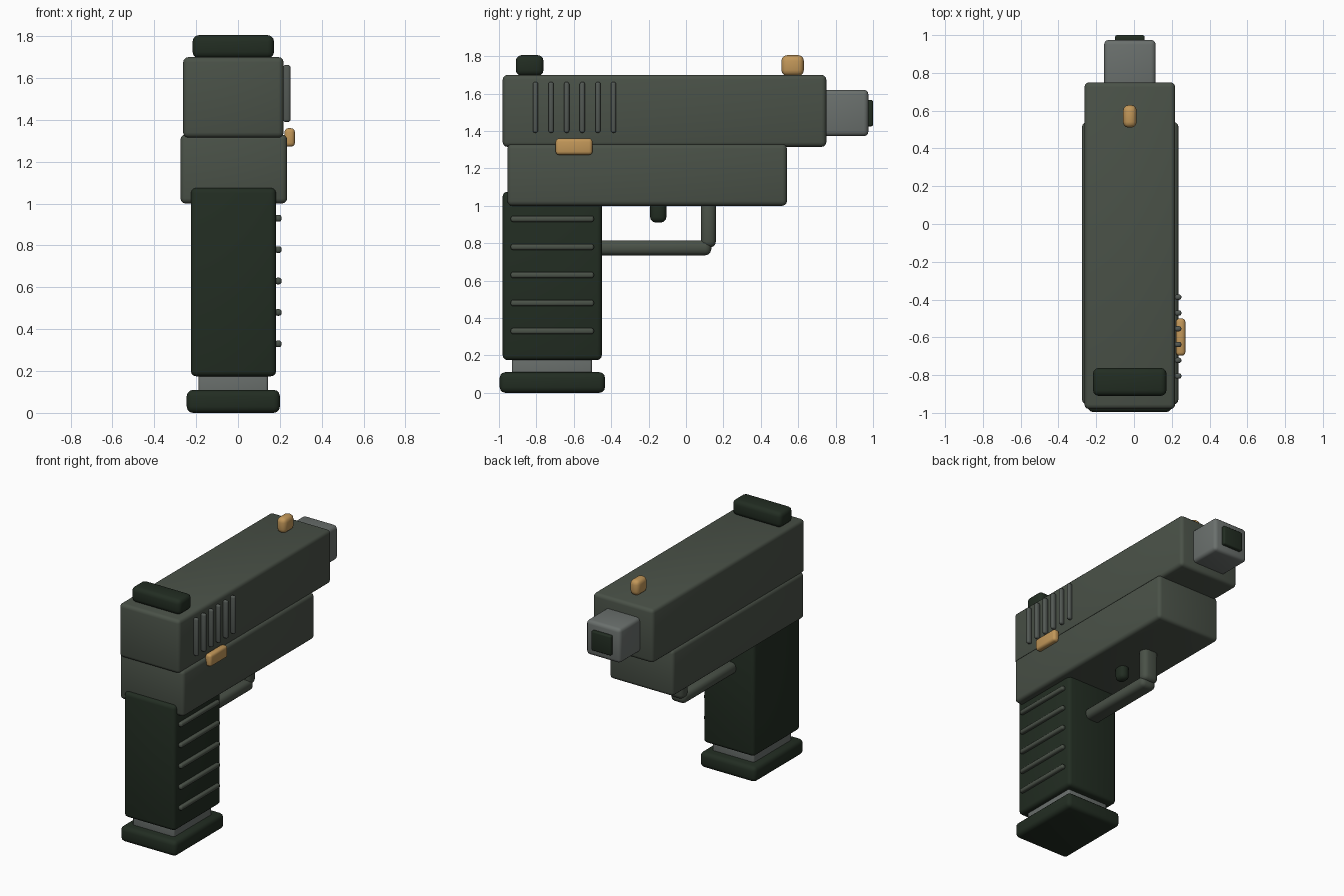
import bpy

if "Cube" in bpy.data.objects:
    bpy.data.objects.remove(bpy.data.objects["Cube"])


def material(name, rgb):
    m = bpy.data.materials.new(name)
    m.diffuse_color = (*rgb, 1)
    m.use_nodes = True
    m.node_tree.nodes["Principled BSDF"].inputs["Base Color"].default_value = m.diffuse_color
    return m


OLIVE = material("olive grey", (0.068, 0.083, 0.064))
DARK = material("dark green", (0.016, 0.026, 0.016))
STEEL = material("steel grey", (0.145, 0.162, 0.153))
RIB = material("rib grey", (0.085, 0.098, 0.088))
BRASS = material("brass", (0.54, 0.31, 0.10))


def block(name, x, y, z, mat, bevel, segments=3):
    """Rounded box from (min, max) ranges on each axis."""
    bpy.ops.mesh.primitive_cube_add(size=1)
    ob = bpy.context.object
    ob.name = name
    ob.location = [(a + b) / 2 for a, b in (x, y, z)]
    ob.scale = [b - a for a, b in (x, y, z)]
    bpy.ops.object.transform_apply(location=False, rotation=False, scale=True)
    ob.data.materials.append(mat)
    mod = ob.modifiers.new("rounding", 'BEVEL')
    mod.width = bevel
    mod.segments = segments
    bpy.ops.object.modifier_apply(modifier=mod.name)
    bpy.ops.object.shade_smooth_by_angle()
    return ob


# Upper slide and lower frame
block("slide", (-0.262, 0.218), (-0.98, 0.75), (1.315, 1.70), OLIVE, 0.025)
block("frame", (-0.275, 0.235), (-0.955, 0.54), (1.0, 1.33), OLIVE, 0.025)

# Barrel and dark muzzle opening
block("barrel", (-0.158, 0.115), (0.68, 0.975), (1.372, 1.62), STEEL, 0.025)
block("muzzle", (-0.1, 0.056), (0.965, 1.0), (1.425, 1.565), DARK, 0.01)

# Grip, magazine neck and base plate
block("grip", (-0.225, 0.182), (-0.98, -0.45), (0.175, 1.075), DARK, 0.025)
block("magazine", (-0.188, 0.143), (-0.93, -0.503), (0.08, 0.22), STEEL, 0.012)
block("base_plate", (-0.245, 0.2), (-0.996, -0.433), (0.0, 0.11), DARK, 0.03)

# Sights
block("rear_sight", (-0.217, 0.172), (-0.91, -0.762), (1.695, 1.805), DARK, 0.03)
block("front_sight", (-0.058, 0.014), (0.51, 0.63), (1.695, 1.805), BRASS, 0.03)

# Trigger and its guard
block("trigger", (-0.058, 0.014), (-0.192, -0.105), (0.91, 1.06), DARK, 0.03)
block("guard_bar", (-0.082, 0.038), (-0.5, 0.135), (0.735, 0.815), OLIVE, 0.032)
block("guard_post", (-0.082, 0.038), (0.08, 0.16), (0.777, 1.04), OLIVE, 0.032)

# Side lever
block("side_lever", (0.222, 0.272), (-0.697, -0.5), (1.272, 1.36), BRASS, 0.018)

# Slide serrations
for i in range(6):
    y = -0.805 + i * 0.0835
    block(f"serration_{i + 1}", (0.215, 0.251), (y - 0.014, y + 0.014),
          (1.39, 1.662), STEEL if i < 0 else RIB, 0.012)

# Grip ribs
for i in range(5):
    z = 0.33 + i * 0.15
    block(f"grip_rib_{i + 1}", (0.176, 0.208), (-0.937, -0.493),
          (z - 0.016, z + 0.016), OLIVE, 0.012)
